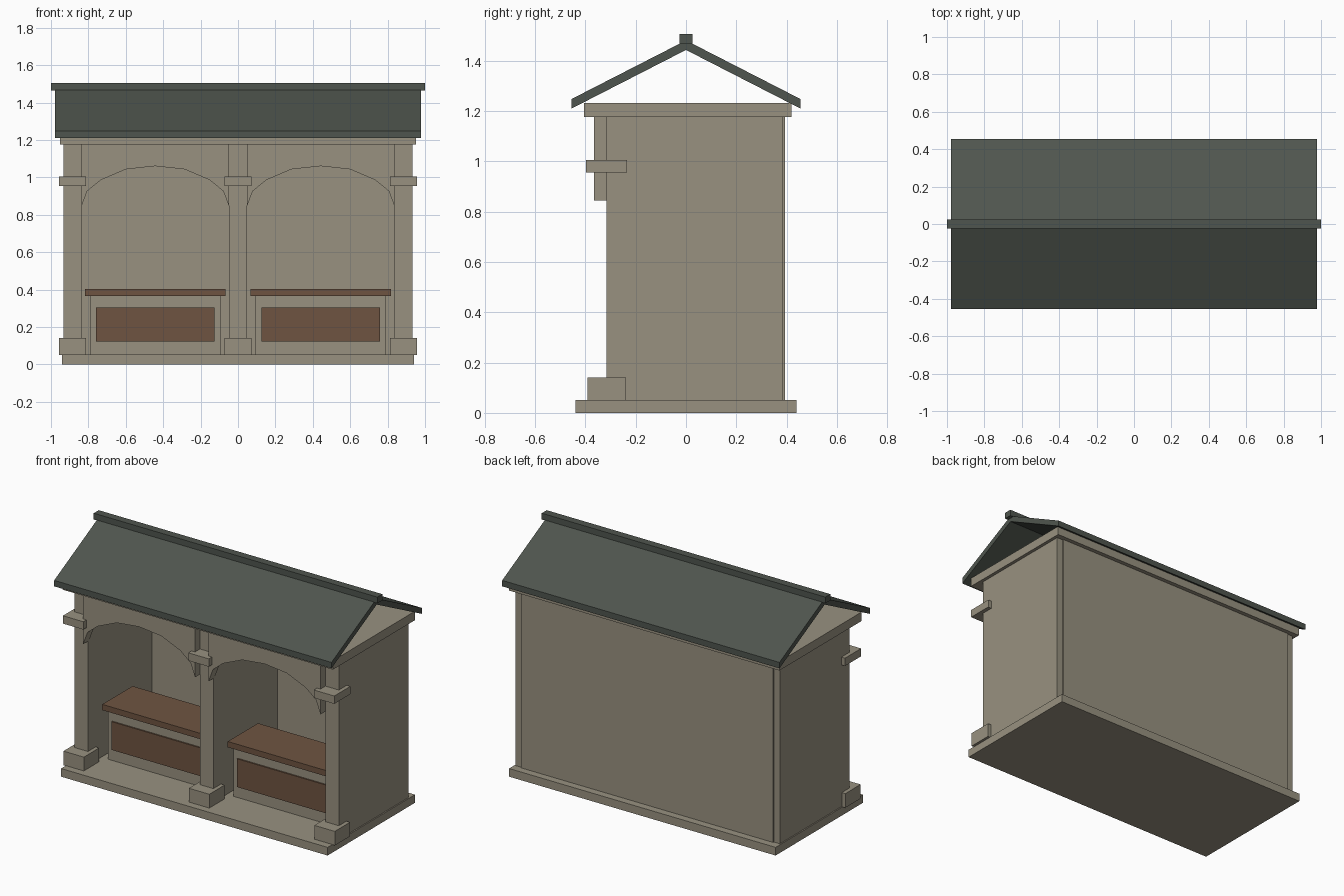
import bpy, bmesh

if "Cube" in bpy.data.objects:
    bpy.data.objects.remove(bpy.data.objects["Cube"])


def lin(c):
    c /= 255
    return c / 12.92 if c <= 0.04045 else ((c + 0.055) / 1.055) ** 2.4


def material(name, r, g, b):
    m = bpy.data.materials.new(name)
    m.diffuse_color = (lin(r), lin(g), lin(b), 1)
    m.use_nodes = True
    m.node_tree.nodes["Principled BSDF"].inputs["Base Color"].default_value = m.diffuse_color
    return m


stone = material("stone", 152, 145, 128)
wood = material("brown wood", 110, 84, 65)
slate = material("dark slate", 79, 85, 78)


def finish(bm, name, mat):
    bmesh.ops.recalc_face_normals(bm, faces=bm.faces)
    me = bpy.data.meshes.new(name)
    bm.to_mesh(me)
    bm.free()
    me.materials.append(mat)
    ob = bpy.data.objects.new(name, me)
    bpy.context.collection.objects.link(ob)
    return ob


def box(name, x, y, z, mat):
    """Box from (min, max) ranges."""
    bm = bmesh.new()
    bmesh.ops.create_cube(bm, size=1)
    for v in bm.verts:
        for i, (lo, hi) in enumerate((x, y, z)):
            v.co[i] = lo if v.co[i] < 0 else hi
    return finish(bm, name, mat)


def prism(name, points, depth, mat):
    """Extrude a closed 3D outline by a depth vector."""
    bm = bmesh.new()
    face = bm.faces.new([bm.verts.new(p) for p in points])
    ext = bmesh.ops.extrude_face_region(bm, geom=[face], use_keep_orig=True)
    bmesh.ops.translate(bm, vec=depth,
                        verts=[e for e in ext["geom"] if isinstance(e, bmesh.types.BMVert)])
    bmesh.ops.triangulate(bm, faces=[f for f in bm.faces if len(f.verts) > 4])
    return finish(bm, name, mat)


# Plinth, back wall and cornice slab
box("plinth", (-0.94, 0.94), (-0.44, 0.44), (0, 0.052), stone)
box("back_wall", (-0.89, 0.89), (0.33, 0.393), (0.05, 1.175), stone)
box("cornice_slab", (-0.953, 0.953), (-0.405, 0.42), (1.175, 1.232), stone)

# Side walls and partition, each with a foot block and a capital band
for side, cx in (("left", -0.885), ("centre", 0), ("right", 0.885)):
    box(side + "_wall", (cx - 0.047, cx + 0.047), (-0.315, 0.386), (0.05, 1.175), stone)
    box(side + "_foot", (cx - 0.072, cx + 0.072), (-0.392, -0.238), (0.05, 0.14), stone)
    box(side + "_capital", (cx - 0.072, cx + 0.072), (-0.397, -0.235), (0.955, 1.005), stone)

# Arches and benches in both bays
arch = [(-0.395, 0.843), (-0.364, 0.926), (-0.292, 0.985), (-0.157, 1.043), (0, 1.06)]
arch += [(-x, z) for x, z in reversed(arch[:-1])]
for side, cx in (("left", -0.4425), ("right", 0.4425)):
    outline = arch + [(0.395, 1.175), (-0.395, 1.175)]
    prism(side + "_arch", [(cx + x, -0.365, z) for x, z in outline], (0, 0.06, 0), stone)
    box(side + "_bench_body", (cx - 0.348, cx + 0.348), (-0.18, 0.09), (0.05, 0.365), stone)
    box(side + "_bench_panel", (cx - 0.317, cx + 0.317), (-0.189, -0.18), (0.123, 0.303), wood)
    box(side + "_bench_seat", (cx - 0.375, cx + 0.375), (-0.2, 0.105), (0.365, 0.402), wood)

# Pitched roof with open gables, and ridge cap
for side, s in (("front", -1), ("back", 1)):
    slope = [(0, 1.442), (s * 0.455, 1.209), (s * 0.455, 1.247), (0, 1.48)]
    prism(side + "_roof", [(-0.978, y, z) for y, z in slope], (1.956, 0, 0), slate)
box("ridge_cap", (-1, 1), (-0.025, 0.025), (1.465, 1.505), slate)
